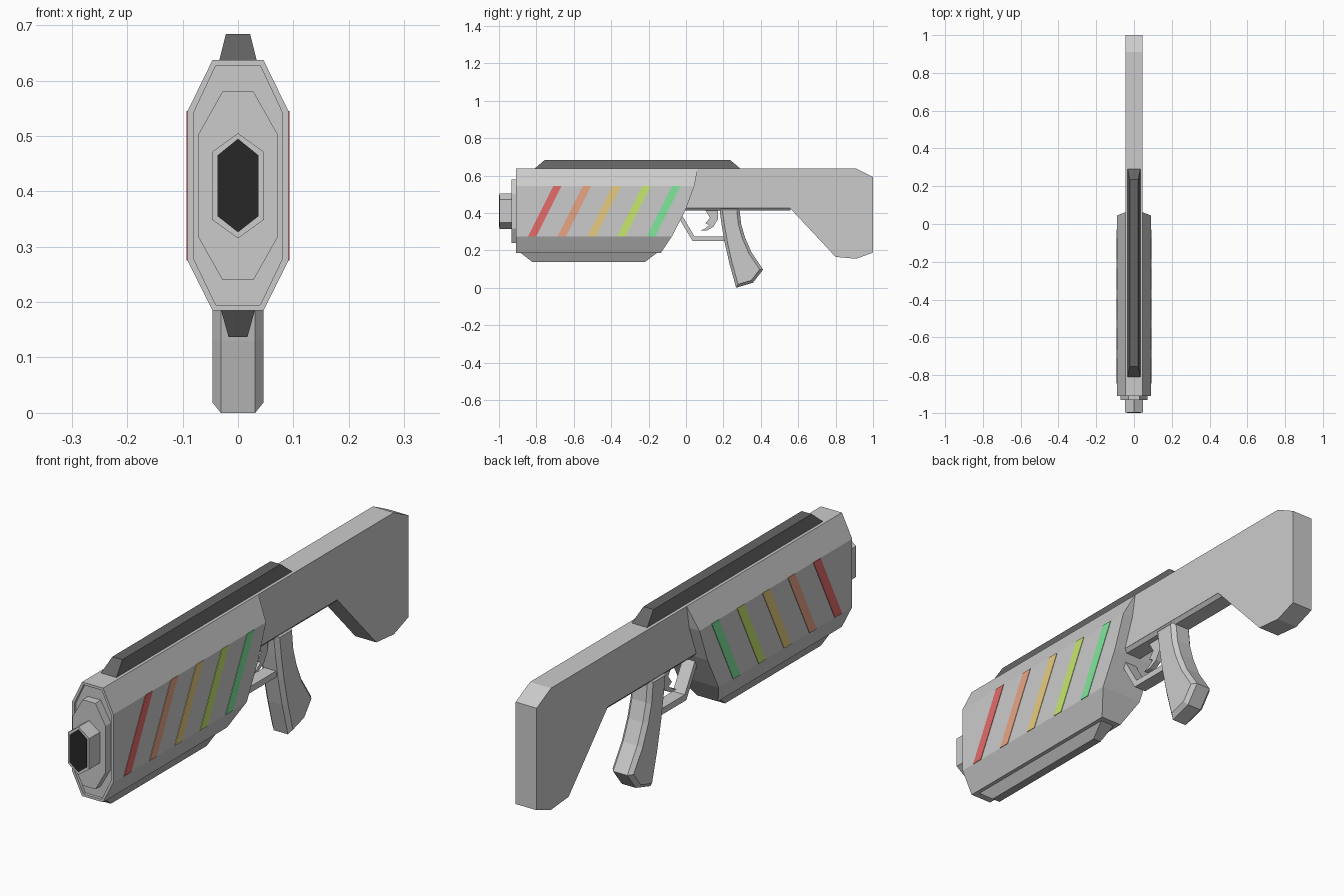
import bpy, bmesh

if "Cube" in bpy.data.objects:
    bpy.data.objects.remove(bpy.data.objects["Cube"])


def material(name, rgb):
    m = bpy.data.materials.new(name)
    m.diffuse_color = (*rgb, 1)
    m.use_nodes = True
    m.node_tree.nodes["Principled BSDF"].inputs["Base Color"].default_value = m.diffuse_color
    return m


def finish(bm, name, mat=None):
    bmesh.ops.remove_doubles(bm, verts=bm.verts, dist=1e-5)
    bmesh.ops.recalc_face_normals(bm, faces=bm.faces)
    me = bpy.data.meshes.new(name)
    bm.to_mesh(me)
    bm.free()
    ob = bpy.data.objects.new(name, me)
    bpy.context.collection.objects.link(ob)
    if mat:
        me.materials.append(mat)
    return ob


def loft(name, halves, mat=None):
    """Skin between rings; each ring is its right half, mirrored in x."""
    bm = bmesh.new()
    rings = [[bm.verts.new(p) for p in h] +
             [bm.verts.new((-x, y, z)) for x, y, z in reversed(h)] for h in halves]
    n = len(rings[0])
    for a, b in zip(rings, rings[1:]):
        for i in range(n):
            j = (i + 1) % n
            bm.faces.new((a[i], a[j], b[j], b[i]))
    for r in (rings[0], rings[-1]):          # caps as left-to-right strips
        for i in range(n // 2 - 1):
            bm.faces.new((r[i], r[i + 1], r[n - 2 - i], r[n - 1 - i]))
    return finish(bm, name, mat)


def side_prism(name, pts, half, chamfer=0, mat=None, x=0):
    """Extrude a (y, z) side profile across x, optionally chamfering both rims."""
    bm = bmesh.new()
    f = bm.faces.new([bm.verts.new((x - half, y, z)) for y, z in pts])
    ext = bmesh.ops.extrude_face_region(bm, geom=[f], use_keep_orig=True)["geom"]
    bmesh.ops.translate(bm, vec=(2 * half, 0, 0),
                        verts=[v for v in ext if isinstance(v, bmesh.types.BMVert)])
    bmesh.ops.recalc_face_normals(bm, faces=bm.faces)
    if chamfer:
        rim = [e for e in bm.edges if abs(e.verts[0].co.x - e.verts[1].co.x) < 1e-6]
        bmesh.ops.bevel(bm, geom=rim, offset=chamfer, segments=1, affect='EDGES')
    return finish(bm, name, mat)


def frustum(name, lower, upper, mat):
    """Each end is (half width, y start, y end, z)."""
    return loft(name, [[(w, a, z), (w, b, z)] for w, a, b, z in (lower, upper)], mat)


def at_y(half, y):
    return [(x, y, z) for x, z in half]


black = material("black", (0.02, 0.02, 0.02))
charcoal = material("charcoal", (0.13, 0.13, 0.13))
dark_grey = material("dark_grey", (0.4, 0.4, 0.4))

# Octagonal fore body with a recessed front and a swept back edge
outer = [(.046, .637), (.091, .545), (.091, .41), (.091, .275), (.046, .185)]
inner = [(.040, .627), (.080, .542), (.080, .41), (.080, .278), (.040, .195)]
sweep = [.062, .045, -.005, -.075, -.135]
loft("fore_body", [at_y(inner, -.898), at_y(inner, -.91), at_y(outer, -.91),
                   [(x, y, z) for (x, z), y in zip(outer, sweep)]])

# Front plate, barrel and bore
plate = [(.028, .58), (.072, .502), (.072, .318), (.028, .24)]
loft("front_plate", [at_y(plate, -.932), at_y(plate, -.89)])
barrel = [(.020, .505), (.047, .471), (.047, .349), (0, .315)]
barrel[0] = (0, .505)
loft("barrel", [at_y(barrel, -.998), at_y(barrel, -.92)])
bore = [(0, .495), (.037, .465), (.037, .355), (0, .326)]
loft("bore", [at_y(bore, -1), at_y(bore, -.99)], black)

# Receiver and shoulder stock in one profile
side_prism("stock", [(.05, .637), (.91, .637), (1, .592), (1, .188), (.91, .155),
                     (.80, .165), (.555, .427), (-.05, .427)], .046)
loft("receiver_underside", [at_y([(.046, .428), (.033, .413)], y) for y in (-.04, .56)])

# Top rail and lower rail
frustum("top_rail", (.034, -.81, .292, .636), (.022, -.755, .235, .684), charcoal)
frustum("lower_rail", (.031, -.885, -.155, .187), (.017, -.82, -.22, .137), dark_grey)

# Curved grip
side_prism("grip", [(.178, .43), (.19, .34), (.207, .24), (.232, .13), (.268, .0),
                    (.358, .027), (.412, .097), (.35, .19), (.315, .27), (.295, .34),
                    (.285, .43)], .046, .015)

# Trigger guard and trigger
side_prism("trigger_guard", [(-.045, .385), (.035, .25), (.21, .25), (.21, .275),
                             (.045, .275), (-.02, .385)], .026)
side_prism("trigger", [(.10, .42), (.17, .42), (.17, .365), (.145, .325), (.11, .305),
                       (.075, .305), (.10, .316), (.125, .335), (.105, .345),
                       (.128, .375)], .012)

# Five slanted colour stripes on both sides
stripes = {"red": (.78, .15, .15), "orange": (.80, .38, .24), "yellow": (.80, .60, .22),
           "lime": (.58, .80, .16), "green": (.22, .80, .34)}
for k, (colour, rgb) in enumerate(stripes.items()):
    y = -.845 + .159 * k
    mat = material(colour, rgb)
    for side, x in (("left", -.091), ("right", .091)):
        side_prism(f"{colour}_stripe_{side}",
                   [(y, .275), (y + .045, .275), (y + .18, .545), (y + .135, .545)],
                   .002, 0, mat, x)
